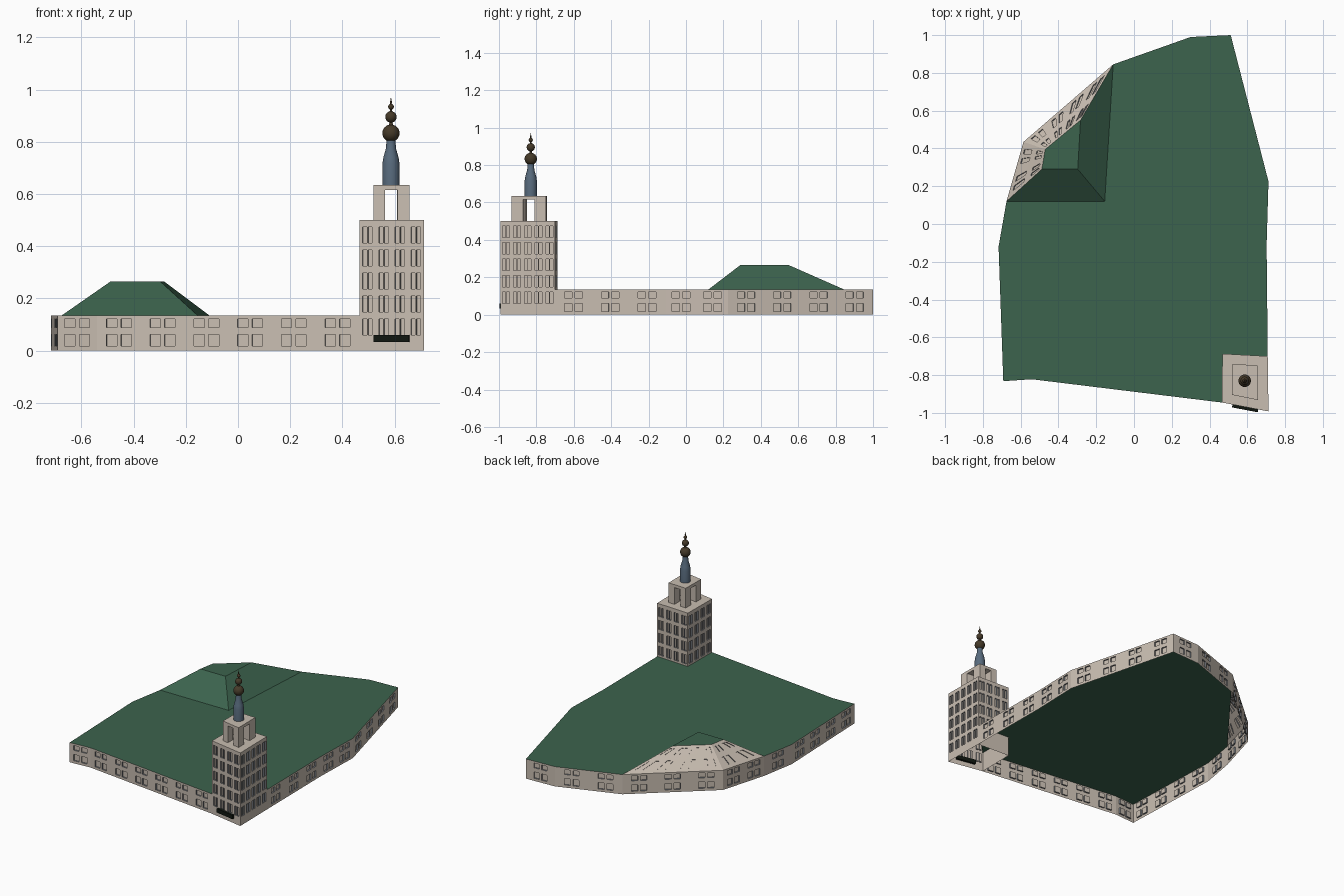
import bpy, bmesh, math
from mathutils import Vector

if "Cube" in bpy.data.objects:
    bpy.data.objects.remove(bpy.data.objects["Cube"])


def mat(name, rgb):
    m = bpy.data.materials.new(name)
    m.diffuse_color = (*rgb, 1)
    m.use_nodes = True
    m.node_tree.nodes["Principled BSDF"].inputs["Base Color"].default_value = m.diffuse_color
    return m


STONE = mat("stone", (0.58, 0.51, 0.44))
REVEAL = mat("window_reveal", (0.22, 0.24, 0.27))
GREEN = mat("roof_green", (0.045, 0.125, 0.075))
SLATE = mat("spire_blue", (0.10, 0.15, 0.21))
BRONZE = mat("bronze", (0.06, 0.042, 0.022))
BLACK = mat("black", (0.005, 0.008, 0.005))


def finish(bm, name, mats, smooth=False):
    me = bpy.data.meshes.new(name)
    bm.to_mesh(me)
    bm.free()
    for m in mats:
        me.materials.append(m)
    ob = bpy.data.objects.new(name, me)
    bpy.context.collection.objects.link(ob)
    if smooth:
        bpy.context.view_layer.objects.active = ob
        ob.select_set(True)
        bpy.ops.object.shade_smooth_by_angle(angle=math.radians(35))
        ob.select_set(False)
    return ob


def face(bm, pts, idx=0):
    f = bm.faces.new([bm.verts.new(p) for p in pts])
    f.material_index = idx
    return f


def cuts(windows):
    return [0.0] + [c for w in windows for c in w] + [1.0]


def windowed(bm, a, b, c, d, cols, rows, depth=0.01):
    """Quad a-b (bottom) c-d (top) with recessed windows at the given u, v spans."""
    a, b, c, d = map(Vector, (a, b, c, d))
    n = (b - a).cross(d - a).normalized()
    pt = lambda u, v: a.lerp(b, u).lerp(d.lerp(c, u), v)
    us, vs = cuts(cols), cuts(rows)
    for i in range(len(us) - 1):
        for j in range(len(vs) - 1):
            q = [pt(us[i], vs[j]), pt(us[i + 1], vs[j]),
                 pt(us[i + 1], vs[j + 1]), pt(us[i], vs[j + 1])]
            if i % 2 and j % 2:
                r = [p - n * depth for p in q]
                face(bm, r)
                for k in range(4):
                    m = (k + 1) % 4
                    face(bm, [q[k], q[m], r[m], r[k]], 1)
            else:
                face(bm, q)


def pairs(length, period, offset, width):
    """Paired window spans, evenly spread along a wall, as fractions."""
    n = max(1, round(length / period))
    out = []
    for i in range(n):
        for s in (-1, 1):
            mid = (i + 0.5) / n + s * offset / length
            out.append((mid - width / 2 / length, mid + width / 2 / length))
    return out


def at(p, z):
    return (p[0], p[1], z)


def prism(bm, pts, z0, z1):
    n = len(pts)
    for i in range(n):
        p, q = pts[i], pts[(i + 1) % n]
        face(bm, [at(p, z0), at(q, z0), at(q, z1), at(p, z1)])
    face(bm, [at(p, z1) for p in pts])
    face(bm, [at(p, z0) for p in reversed(pts)])


EAVE, HIP = 0.135, 0.265
# Tower footprint, counter-clockwise from front left
T = [(0.465, -0.945), (0.712, -0.992), (0.708, -0.70), (0.468, -0.687)]
# Block outline, counter-clockwise from tower back right to tower front left
OUT = [T[2], (0.702, -0.11), (0.712, 0.225), (0.512, 1.0), (0.30, 0.99),
       (-0.11, 0.845), (-0.585, 0.435), (-0.675, 0.12), (-0.717, -0.12),
       (-0.692, -0.832), (-0.54, -0.822), T[0]]

# Low outer walls with two storeys of paired windows
bm = bmesh.new()
rows = [(0.13, 0.45), (0.66, 0.90)]
for p, q in zip(OUT, OUT[1:]):
    L = (Vector(q) - Vector(p)).length
    windowed(bm, at(p, 0), at(q, 0), at(q, EAVE), at(p, EAVE),
             pairs(L, 0.18, 0.028, 0.04), rows)
finish(bm, "outer_walls", [STONE, REVEAL])

# Flat roof, cut straight behind the sloping back corner and around the tower
bm = bmesh.new()
face(bm, [at(p, EAVE) for i, p in enumerate(OUT) if i != 6] + [at(T[3], EAVE)])
bmesh.ops.triangulate(bm, faces=bm.faces[:])
finish(bm, "flat_roof", [GREEN])

# Raised hip: green front, right side and top
base = [(-0.675, 0.12, EAVE), (-0.155, 0.12, EAVE), (-0.11, 0.845, EAVE), (-0.585, 0.435, EAVE)]
top = [(-0.488, 0.29, HIP), (-0.298, 0.29, HIP), (-0.283, 0.55, HIP), (-0.47, 0.395, HIP)]
bm = bmesh.new()
for i in (0, 1):
    face(bm, [base[i], base[i + 1], top[i + 1], top[i]])
face(bm, top)
finish(bm, "raised_roof", [GREEN])

# Sloping stone walls with windows on the back corner of the hip
bm = bmesh.new()
for i in (2, 3):
    j = (i + 1) % 4
    L = (Vector(base[j]) - Vector(base[i])).length
    windowed(bm, base[i], base[j], top[j], top[i],
             pairs(L, 0.14, 0.028, 0.03), [(0.13, 0.45), (0.66, 0.90)], 0.006)
finish(bm, "sloping_walls", [STONE, REVEAL])

# Tower shaft: five storeys, inner sides only glazed above the roof
TOP = 0.5
storeys = [((0.06 + 0.088 * k) / TOP, (0.122 + 0.088 * k) / TOP) for k in range(5)]
bm = bmesh.new()
for i in range(4):
    p, q = T[i], T[(i + 1) % 4]
    L = (Vector(q) - Vector(p)).length
    windowed(bm, at(p, 0), at(q, 0), at(q, TOP), at(p, TOP),
             pairs(L, 0.0615, 0.0105, 0.016), storeys if i < 2 else storeys[1:])
face(bm, [at(p, TOP) for p in T])
finish(bm, "tower", [STONE, REVEAL])

# Open belfry: four corner piers and a cap
B = [Vector(p) for p in ((0.52, -0.905), (0.657, -0.932), (0.655, -0.748), (0.522, -0.742))]
bf = lambda u, v: B[0].lerp(B[1], u).lerp(B[3].lerp(B[2], u), v)
bm = bmesh.new()
for u0, u1 in ((0, 0.31), (0.66, 1)):
    for v0, v1 in ((0, 0.33), (0.66, 1)):
        prism(bm, [bf(u0, v0), bf(u1, v0), bf(u1, v1), bf(u0, v1)], TOP, 0.615)
prism(bm, B, 0.615, 0.635)
finish(bm, "belfry", [STONE])

# Dark canopy over the entrance
bm = bmesh.new()
f0, f1 = Vector(T[0]).lerp(Vector(T[1]), 0.23), Vector(T[0]).lerp(Vector(T[1]), 0.78)
o = Vector((-0.003, -0.015))
prism(bm, [f0 + o, f1 + o, f1 - o, f0 - o], 0.033, 0.06)
finish(bm, "entrance_canopy", [BLACK])


def lathe(name, profile, m, seg=24):
    bm = bmesh.new()
    vs = [bm.verts.new((r, 0, z)) for r, z in profile]
    es = [bm.edges.new(e) for e in zip(vs, vs[1:])]
    bmesh.ops.spin(bm, geom=vs + es, cent=(0, 0, 0), axis=(0, 0, 1),
                   angle=2 * math.pi, steps=seg)
    bmesh.ops.remove_doubles(bm, verts=bm.verts[:], dist=1e-5)
    bmesh.ops.recalc_face_normals(bm, faces=bm.faces[:])
    ob = finish(bm, name, [m], True)
    ob.location = (0.586, -0.83, 0)


# Spire shaft
lathe("spire", [(0, 0.635), (0.033, 0.635), (0.033, 0.715), (0.029, 0.74),
                (0.019, 0.775), (0.017, 0.81), (0, 0.81)], SLATE)


# Finial: three balls of falling size joined by necks, then a point
def ball(r, z, n=10):
    return [(r * math.sin(t), z - r * math.cos(t))
            for t in (math.pi * (0.08 + 0.84 * k / n) for k in range(n + 1))]


lathe("finial", [(0, 0.80)] + ball(0.033, 0.833) + ball(0.022, 0.895)
      + ball(0.011, 0.934) + [(0.004, 0.95), (0, 0.972)], BRONZE)
